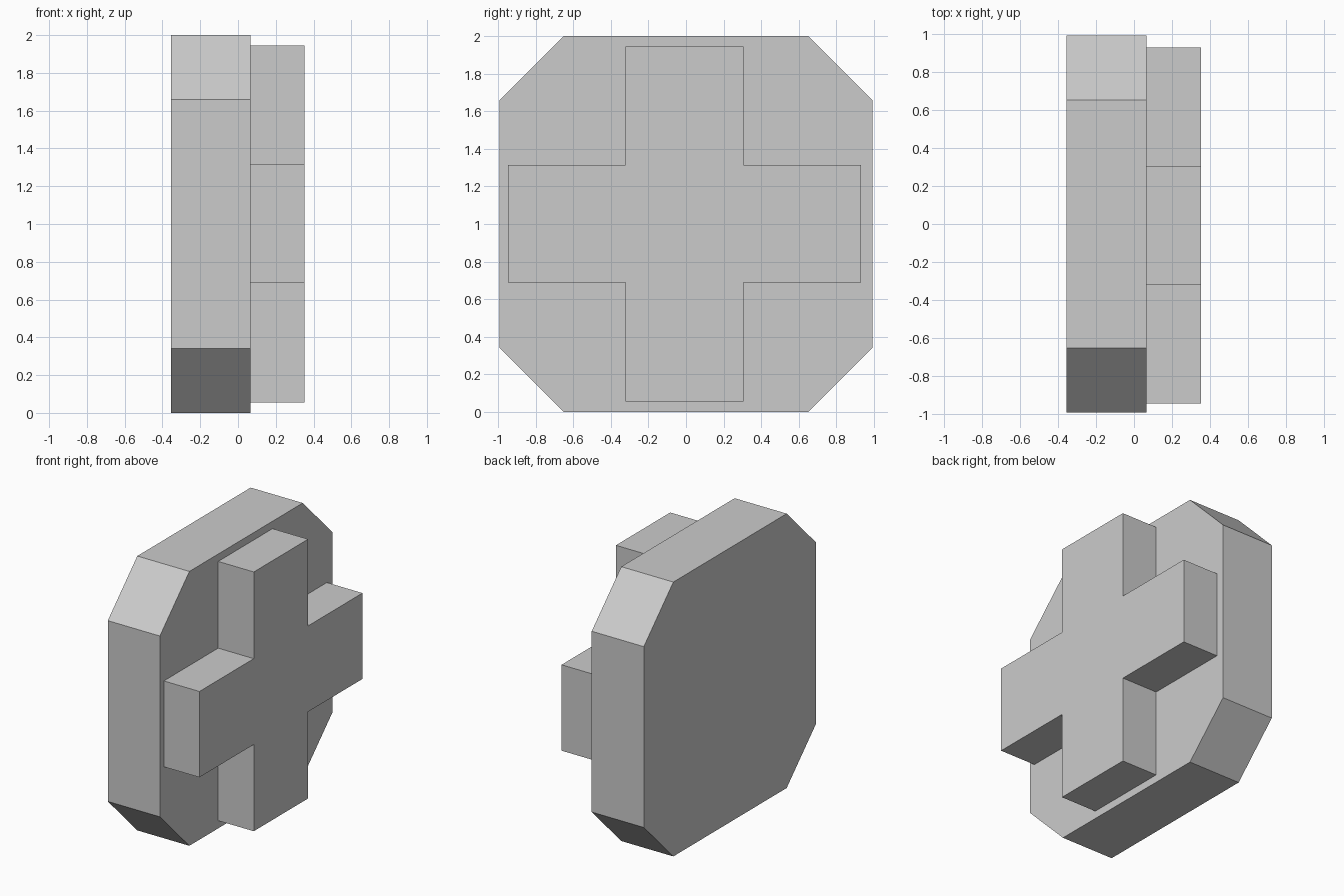
import bpy, bmesh

if "Cube" in bpy.data.objects:
    bpy.data.objects.remove(bpy.data.objects["Cube"])


def extrude_profile(name, quarter, centre, x0, x1):
    """Mirror a quarter outline (y, z) into a closed loop and extrude along x."""
    flip = quarter[::-1]
    loop = (quarter + [(-y, z) for y, z in flip]
            + [(-y, -z) for y, z in quarter] + [(y, -z) for y, z in flip])
    bm = bmesh.new()
    verts = [bm.verts.new((x0, centre[0] + y, centre[1] + z)) for y, z in loop]
    face = bm.faces.new(verts)
    new = bmesh.ops.extrude_face_region(bm, geom=[face], use_keep_orig=True)["geom"]
    bmesh.ops.translate(bm, vec=(x1 - x0, 0, 0),
                        verts=[g for g in new if isinstance(g, bmesh.types.BMVert)])
    bmesh.ops.recalc_face_normals(bm, faces=bm.faces)
    mesh = bpy.data.meshes.new(name)
    bm.to_mesh(mesh)
    bm.free()
    obj = bpy.data.objects.new(name, mesh)
    bpy.context.collection.objects.link(obj)
    return obj


# Thick eight-sided backing plate
extrude_profile("octagonal_plate", [(0.993, 0.659), (0.653, 1.0)],
                (0, 1.0), -0.355, 0.065)

# Raised cross on the +x face, very slightly off centre
extrude_profile("raised_cross", [(0.939, 0.313), (0.313, 0.313), (0.313, 0.945)],
                (-0.008, 1.001), 0.065, 0.352)
